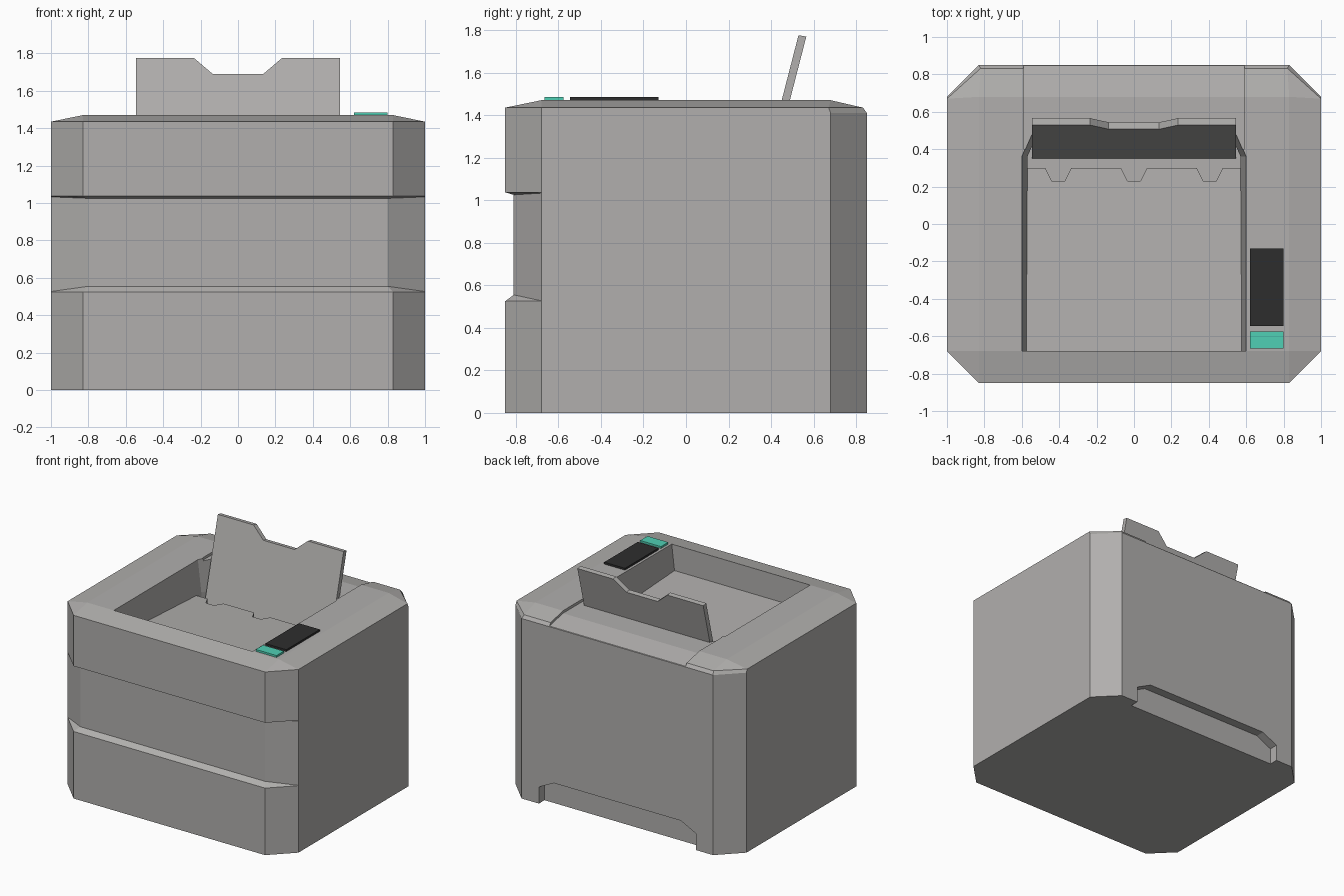
import bpy, bmesh

if "Cube" in bpy.data.objects:
    bpy.data.objects.remove(bpy.data.objects["Cube"])


def material(name, rgb):
    m = bpy.data.materials.new(name)
    m.diffuse_color = (*rgb, 1)
    m.use_nodes = True
    m.node_tree.nodes["Principled BSDF"].inputs["Base Color"].default_value = m.diffuse_color
    return m


GREY = material("warm_grey", (0.44, 0.43, 0.42))
BLACK = material("black", (0.027, 0.027, 0.027))
GREEN = material("mint_green", (0.08, 0.63, 0.46))


def loft(name, rings, mat):
    """Closed solid skinned through rings that share a point count."""
    bm = bmesh.new()
    vs = [[bm.verts.new(p) for p in r] for r in rings]
    n = len(rings[0])
    for a, b in zip(vs, vs[1:]):
        for i in range(n):
            j = (i + 1) % n
            bm.faces.new((a[i], a[j], b[j], b[i]))
    bm.faces.new(vs[0][::-1])
    bm.faces.new(vs[-1])
    bmesh.ops.remove_doubles(bm, verts=bm.verts[:], dist=1e-4)
    bmesh.ops.recalc_face_normals(bm, faces=bm.faces[:])
    me = bpy.data.meshes.new(name)
    bm.to_mesh(me)
    bm.free()
    me.materials.append(mat)
    ob = bpy.data.objects.new(name, me)
    bpy.context.collection.objects.link(ob)
    return ob


def mirror(half):
    """Complete a symmetric outline from its x > 0 half."""
    return half + [(-x, *rest) for x, *rest in reversed(half)]


def box(name, x0, x1, y0, y1, z0, z1, mat):
    r = [(x0, y0), (x1, y0), (x1, y1), (x0, y1)]
    return loft(name, [[(x, y, z) for x, y in r] for z in (z0, z1)], mat)


def cut(target, cutter):
    m = target.modifiers.new(cutter.name, 'BOOLEAN')
    m.operation = 'DIFFERENCE'
    m.solver = 'EXACT'
    m.object = cutter
    bpy.context.view_layer.objects.active = target
    target.select_set(True)
    bpy.ops.object.modifier_apply(modifier=m.name)
    bpy.data.objects.remove(cutter)


# Housing: chamfered footprint with a recessed front band and sloped top rim
def section(zf, zs=None, zb=None, front=(0.83, -0.85), side=(1, 0.68), back=(0.83, 0.85)):
    zs = zf if zs is None else zs
    zb = zs if zb is None else zb
    return mirror([(*front, zf), (side[0], -0.68, zs), (side[0], side[1], zb), (*back, zb)])


housing = loft("housing", [
    section(0),
    section(0.525),
    section(0.555, 0.527, front=(0.80, -0.81)),
    section(1.025, 1.033, front=(0.80, -0.81)),
    section(1.037),
    section(1.41),
    section(1.435, side=(1, 0.67), back=(0.82, 0.832)),
    section(1.47, front=(0.83, -0.68), side=(0.83, 0.68), back=(0.83, 0.68)),
], GREY)


# Output well with slightly tapered side walls
def well(z, w):
    return mirror([(w, -0.68, z), (w, 0.36, z), (w - 0.055, 0.485, z)])


cut(housing, loft("well_cutter", [well(1.08, 0.57), well(1.22, 0.57),
                                  well(1.47, 0.60), well(1.60, 0.60)], GREY))

# Lowered panel behind the well
prof = [(0.40, 1.45), (0.68, 1.45), (0.87, 1.409), (0.95, 1.6), (0.40, 1.6)]
cut(housing, loft("rear_panel_cutter", [[(x, y, z) for y, z in prof] for x in (-0.59, 0.59)], GREY))

# Cable recess at the bottom of the back
recess = mirror([(0.68, -0.1), (0.68, 0.13), (0.55, 0.195)])
cut(housing, loft("recess_cutter", [[(x, y, z) for x, z in recess] for y in (0.78, 0.95)], GREY))

# Sloping paper floor with three notches on its rear edge
edge = [(0.575, -0.69), (0.575, 0.30)]
for c in (0.405, 0.0, -0.405):
    edge += [(c + 0.07, 0.30), (c + 0.035, 0.23), (c - 0.035, 0.23), (c - 0.07, 0.30)]
edge += [(-0.575, 0.30), (-0.575, -0.69)]
loft("paper_floor", [[(x, y, 1.07) for x, y in edge],
                     [(x, y, 1.235 - 0.05 * y) for x, y in edge]], GREY)

# Leaning paper stop with a notched top
stop = mirror([(0.545, 1.08), (0.545, 1.775), (0.235, 1.775), (0.135, 1.69)])
loft("paper_stop", [[(x, 0.45 + 0.258 * (z - 1.47) + t, z + 0.15 * -t) for x, z in stop]
                    for t in (0, 0.037)], GREY)

# Control panel
box("display", 0.62, 0.80, -0.545, -0.13, 1.46, 1.485, BLACK)
box("button", 0.62, 0.80, -0.665, -0.575, 1.46, 1.485, GREEN)
